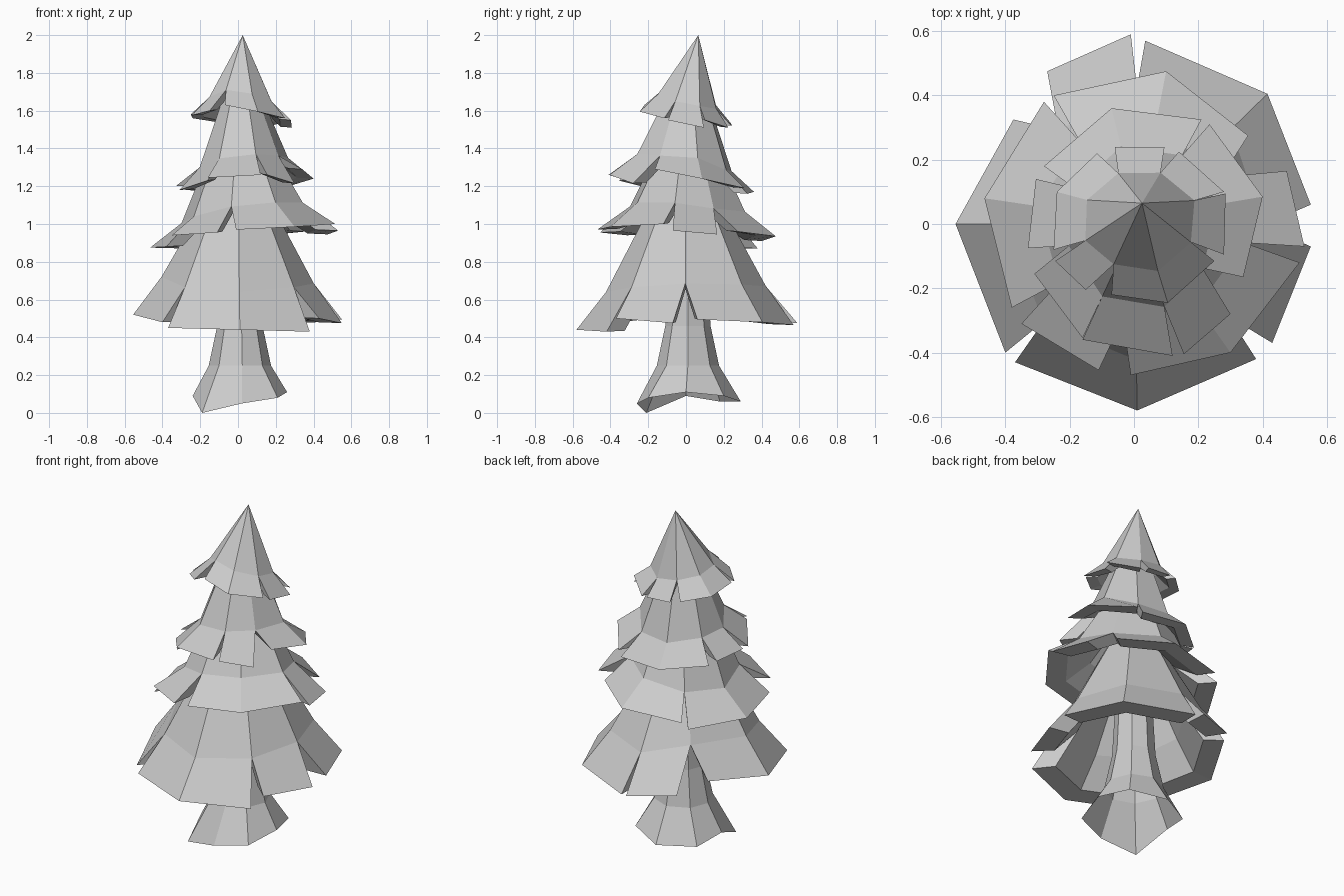
import bpy
from mathutils import Vector

if "Cube" in bpy.data.objects:
    bpy.data.objects.remove(bpy.data.objects["Cube"])


def make(name, verts, faces):
    me = bpy.data.meshes.new(name)
    me.from_pydata([tuple(v) for v in verts], [], faces)
    me.update()
    ob = bpy.data.objects.new(name, me)
    bpy.context.collection.objects.link(ob)
    return ob


def tier(name, centre, top, mid_frac, mid_rise, panels):
    """Ring of thick drooping panels; neighbours meet at the mid row and part at the hem."""
    top_frac, top_z, apex = top
    rims = []
    for z0, z1, pts in panels:
        n = len(pts) - 1
        rims.append([Vector((x, y, z0 + (z1 - z0) * i / n)) for i, (x, y) in enumerate(pts)])

    def pull(p, frac, z):
        return Vector((centre[0] + (p.x - centre[0]) * frac,
                       centre[1] + (p.y - centre[1]) * frac, z))

    verts, faces = [], []
    for k, rim in enumerate(rims):
        prev_end, next_start = rims[k - 1][-1], rims[(k + 1) % len(rims)][0]
        joint = list(rim)
        joint[0] = (rim[0] + prev_end) / 2
        joint[-1] = (rim[-1] + next_start) / 2
        base = len(verts)
        for p, j in zip(rim, joint):
            mz = j.z + mid_rise
            verts += [Vector(apex) if apex else pull(j, top_frac, top_z),
                      pull(j, mid_frac, mz),
                      p,
                      pull(p, 0.77, p.z + 0.005),
                      pull(j, mid_frac * 0.76, mz - 0.03),
                      pull(j, top_frac * 0.6, top_z - 0.12)]
        for c in range(len(rim) - 1):
            a, b = base + c * 6, base + c * 6 + 6
            faces += [(a + r, a + r + 1, b + r + 1, b + r) for r in range(5)]
        # side walls of the panel
        a, b = base, base + 6 * (len(rim) - 1)
        faces += [(a + 1, a + 4, a + 3, a + 2), (b + 2, b + 3, b + 4, b + 1)]
    return make(name, verts, faces)


# Trunk: eight-sided, flared and uneven at the roots, open underneath
roots = [(.02, -.26, .05), (.21, -.2, .08), (.26, 0, .11), (.2, .2, .09),
         (0, .29, .06), (-.2, .18, .06), (-.24, 0, .09), (-.19, -.21, 0)]
verts = [Vector(r) for r in roots]
for radius, z in ((.165, .25), (.12, .46), (.08, 1.2)):
    for r in roots:
        d = Vector((r[0], r[1], 0)).normalized() * radius
        verts.append((d.x + .01, d.y + .01, z))
faces = [(k * 8 + i, k * 8 + (i + 1) % 8, k * 8 + 8 + (i + 1) % 8, k * 8 + 8 + i)
         for k in range(3) for i in range(8)]
make("trunk", verts, faces)

# Foliage tiers: each panel is (start height, end height, hem points seen from above)
tier("bottom_branches", (0, 0), (.25, 1.18, None), .73, .2, [
    (.45, .43, [(-.37, -.43), (.01, -.58), (.38, -.42)]),
    (.5, .475, [(.43, -.37), (.55, -.07)]),
    (.495, .465, [(.55, .06), (.415, .405), (.035, .57)]),
    (.475, .5, [(-.01, .59), (-.27, .475)]),
    (.56, .48, [(-.375, .325), (-.555, 0), (-.4, -.4)])])

tier("lower_middle_branches", (.01, .01), (.3, 1.42, None), .65, .13, [
    (.94, .955, [(-.35, -.31), (-.11, -.455)]),
    (.97, 1.0, [(-.01, -.47), (.3, -.4), (.515, -.12)]),
    (.965, .945, [(.53, -.07), (.475, .165)]),
    (.96, .91, [(.355, .275), (.1, .475), (-.25, .4)]),
    (.87, .88, [(-.28, .38), (-.465, .08), (-.38, -.26)])])

tier("upper_middle_branches", (.015, .02), (.2, 1.75, None), .65, .11, [
    (1.245, 1.26, [(-.16, -.36), (.12, -.41)]),
    (1.26, 1.215, [(.155, -.405), (.3, -.28)]),
    (1.29, 1.19, [(.34, -.165), (.4, .085), (.235, .31)]),
    (1.16, 1.18, [(.21, .325), (-.07, .36), (-.28, .18)]),
    (1.2, 1.2, [(-.305, .14), (-.33, -.075)]),
    (1.18, 1.23, [(-.31, -.155), (-.16, -.355)])])

tier("top_branches", (.02, .03), (.1, 1.92, (.025, .065, 2.0)), .64, .095, [
    (1.63, 1.56, [(-.07, -.22), (.105, -.245), (.25, -.115)]),
    (1.55, 1.51, [(.28, -.095), (.285, .095)]),
    (1.55, 1.51, [(.28, .1), (.14, .225)]),
    (1.52, 1.53, [(.095, .24), (-.06, .24)]),
    (1.54, 1.58, [(-.115, .22), (-.24, .1), (-.25, -.08)]),
    (1.575, 1.6, [(-.245, -.115), (-.15, -.205)])])
